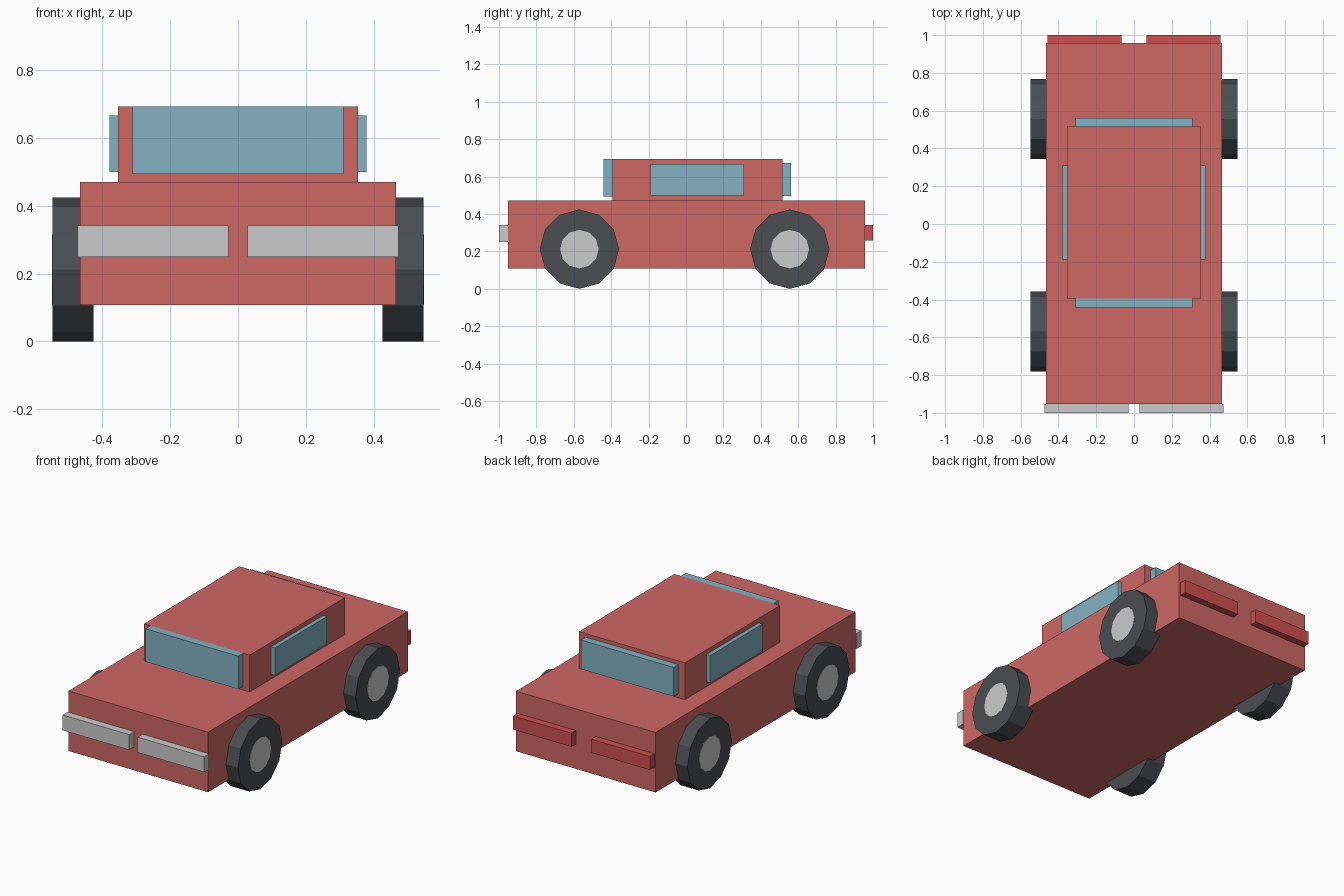
import bpy, math

if "Cube" in bpy.data.objects:
    bpy.data.objects.remove(bpy.data.objects["Cube"])


def material(name, rgb):
    m = bpy.data.materials.new(name)
    m.diffuse_color = (*rgb, 1)
    m.use_nodes = True
    m.node_tree.nodes["Principled BSDF"].inputs["Base Color"].default_value = m.diffuse_color
    return m


RED = material("red_paint", (0.62, 0.14, 0.13))
LAMP = material("lamp_red", (0.62, 0.08, 0.08))
GLASS = material("window_blue", (0.23, 0.45, 0.55))
RUBBER = material("dark_rubber", (0.07, 0.075, 0.085))


def finish(name, mat):
    ob = bpy.context.object
    ob.name = name
    bpy.ops.object.transform_apply(location=True, rotation=True, scale=True)
    if mat:
        ob.data.materials.append(mat)
    return ob


def box(name, x, y, z, mat=None):
    """Box from (min, max) ranges on each axis."""
    ranges = (x, y, z)
    bpy.ops.mesh.primitive_cube_add(size=1, location=[(a + b) / 2 for a, b in ranges])
    bpy.context.object.scale = [b - a for a, b in ranges]
    return finish(name, mat)


def disc(name, radius, x0, x1, y, z, mat=None):
    """Twelve-sided cylinder along x, corners on the axes."""
    bpy.ops.mesh.primitive_cylinder_add(vertices=12, radius=radius, depth=abs(x1 - x0),
                                        location=((x0 + x1) / 2, y, z),
                                        rotation=(0, math.pi / 2, 0))
    return finish(name, mat)


# Body and cabin
box("body", (-0.467, 0.467), (-0.953, 0.957), (0.108, 0.471), RED)
box("cabin", (-0.354, 0.354), (-0.394, 0.517), (0.471, 0.694), RED)

# Front and rear windows
box("windshield", (-0.311, 0.311), (-0.441, -0.394), (0.494, 0.694), GLASS)
box("rear_window", (-0.311, 0.311), (0.517, 0.562), (0.496, 0.672), GLASS)

for side, s in (("left", -1), ("right", 1)):
    def span(a, b):
        return tuple(sorted((s * a, s * b)))

    # Side window, bumper half and tail lamp
    box(f"{side}_window", span(0.354, 0.379), (-0.189, 0.31), (0.5, 0.666), GLASS)
    box(f"{side}_front_bumper", span(0.028, 0.474), (-1.0, -0.953), (0.249, 0.342))
    box(f"{side}_tail_lamp", span(0.066, 0.458), (0.957, 1.0), (0.258, 0.34), LAMP)

    # Wheels with hub caps
    for end, y in (("front", -0.57), ("rear", 0.555)):
        disc(f"{side}_{end}_tyre", 0.212, s * 0.426, s * 0.547, y, 0.212, RUBBER)
        disc(f"{side}_{end}_hub", 0.103, s * 0.50, s * 0.549, y, 0.212)
